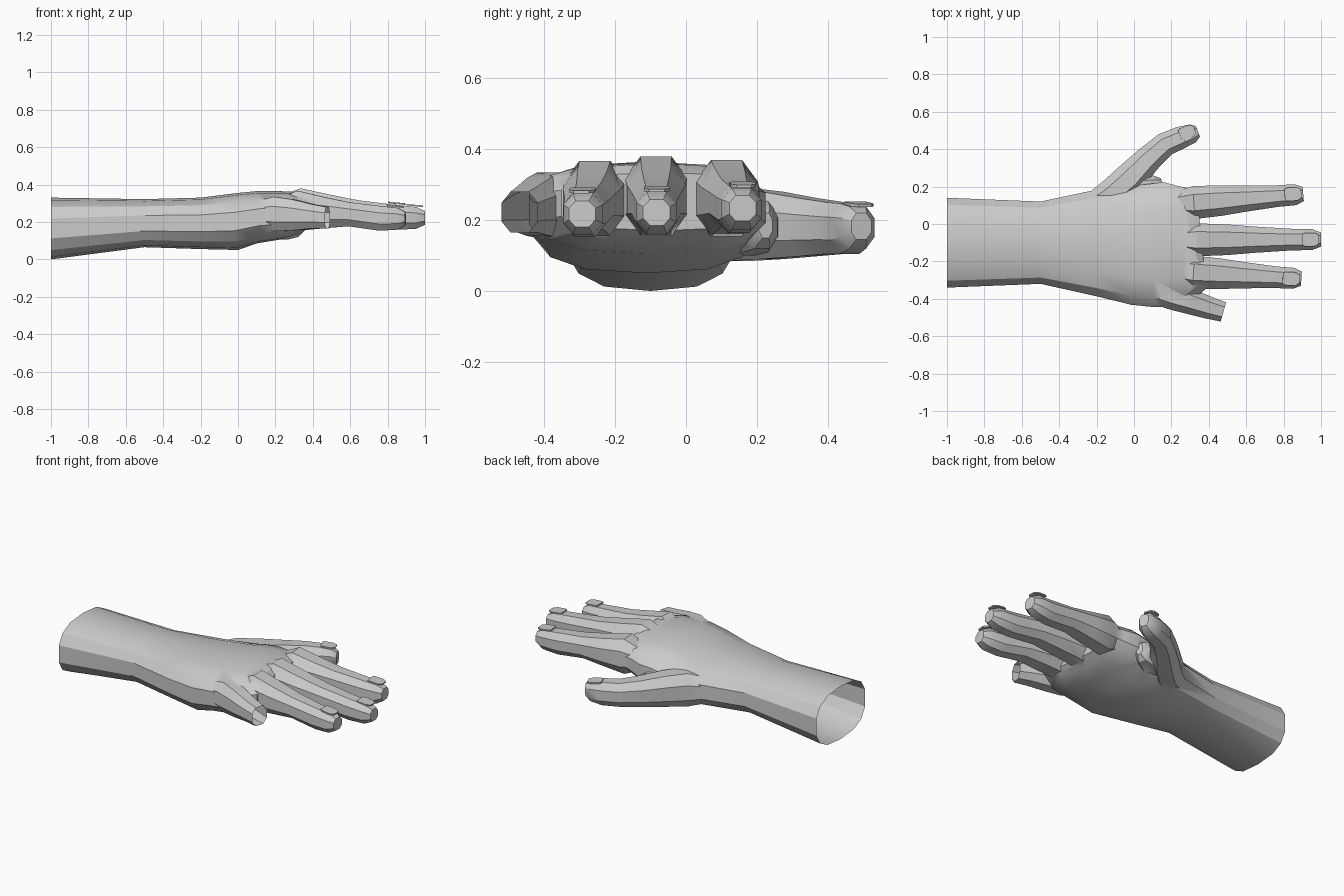
import bpy, bmesh, math
from mathutils import Vector

if "Cube" in bpy.data.objects:
    bpy.data.objects.remove(bpy.data.objects["Cube"])

skin = bpy.data.materials.new("plain grey")
skin.diffuse_color = (0.6, 0.6, 0.6, 1)
skin.use_nodes = True
skin.node_tree.nodes["Principled BSDF"].inputs["Base Color"].default_value = skin.diffuse_color

BOX = [(1, .45), (.5, 1), (-.5, 1), (-1, .45), (-1, -.45), (-.5, -1), (.5, -1), (1, -.45)]


def oval(n, power):
    """Rounded section with a flat top and bottom, scaled to the unit square."""
    pts = []
    for i in range(n):
        a = 2 * math.pi * (i + .5) / n
        c, s = math.cos(a), math.sin(a)
        pts.append((math.copysign(abs(c) ** power, c), math.copysign(abs(s) ** power, s)))
    mx, my = max(p[0] for p in pts), max(p[1] for p in pts)
    return [(x / mx, y / my) for x, y in pts]


def loft(name, stations, section):
    """Closed tube through stations (x, y, half width, z low, z high)."""
    bm = bmesh.new()
    rings = []
    for i, (x, y, w, z0, z1) in enumerate(stations):
        a, b = stations[max(i - 1, 0)], stations[min(i + 1, len(stations) - 1)]
        d = Vector((b[0] - a[0], b[1] - a[1])).normalized()
        rings.append([bm.verts.new((x - d.y * u * w, y + d.x * u * w,
                                    (z0 + z1) / 2 + v * (z1 - z0) / 2)) for u, v in section])
    n = len(section)
    for r, s in zip(rings, rings[1:]):
        for i in range(n):
            bm.faces.new((r[i], r[(i + 1) % n], s[(i + 1) % n], s[i]))
    bm.faces.new(rings[0])
    bm.faces.new(rings[-1])
    bmesh.ops.recalc_face_normals(bm, faces=bm.faces)
    me = bpy.data.meshes.new(name)
    bm.to_mesh(me)
    bm.free()
    me.materials.append(skin)
    ob = bpy.data.objects.new(name, me)
    bpy.context.collection.objects.link(ob)
    return ob


def activate(ob):
    bpy.ops.object.select_all(action='DESELECT')
    ob.select_set(True)
    bpy.context.view_layer.objects.active = ob


def nail(name, x, y, z, heading, pitch, w, l):
    """Thin chamfered plate lying on a fingertip."""
    ob = loft(name, [(-l, 0, w * .8, -.004, .004), (-l * .7, 0, w, -.004, .004),
                     (l * .5, 0, w, -.004, .004), (l, 0, w * .6, -.004, .004)],
              [(1, 1), (-1, 1), (-1, -1), (1, -1)])
    ob.location = (x, y, z)
    ob.rotation_euler = (0, pitch, heading)


# forearm and palm
hand = loft("hand", [
    (-1, -.10, .24, 0, .33), (-.5, -.10, .22, .065, .322), (-.2, -.10, .285, .055, .33),
    (0, -.112, .32, .05, .355), (.1, -.115, .33, .085, .365), (.22, -.105, .335, .105, .365),
    (.31, -.075, .285, .135, .36), (.36, -.07, .255, .17, .335)], oval(14, .75))

# three full fingers: base y, tip y, tip x, lift of knuckle, lift of tip
PROFILE = [(.0, .06, .20, .33), (.17, .088, .155, .38), (.37, .082, .17, .345), (.56, .07, .182, .315),
           (.80, .058, .158, .292), (.94, .056, .163, .28), (1, .038, .185, .258)]
parts = []
for name, y0, y1, x1, k, tip in [("index_finger", .105, .16, .905, -.015, .012),
                                 ("middle_finger", -.085, -.083, 1.0, 0, 0),
                                 ("ring_finger", -.25, -.293, .895, -.015, -.004)]:
    st = []
    for t, w, z0, z1 in PROFILE:
        dz = k + (tip - k) * t
        st.append((.2 + (x1 - .2) * t, y0 + (y1 - y0) * t, w, z0 + dz * t, z1 + dz))
    parts.append(loft(name, st, BOX))
    nail(name + "_nail", x1 - .055, y1, .288 + tip, math.atan2(y1 - y0, x1 - .2), .1, .036, .045)

# little finger, cut short
parts.append(loft("little_finger", [
    (.06, -.345, .06, .17, .30), (.2, -.385, .072, .15, .335), (.3, -.415, .068, .155, .32),
    (.4, -.448, .06, .165, .295), (.478, -.47, .053, .165, .28)], BOX))

# thumb
parts.append(loft("thumb", [
    (-.28, .06, .06, .12, .25), (-.12, .155, .085, .085, .29), (-.02, .245, .085, .09, .28),
    (.075, .345, .072, .098, .262), (.165, .425, .064, .105, .25), (.25, .462, .06, .105, .247),
    (.315, .485, .05, .12, .238), (.342, .495, .03, .145, .22)], BOX))
nail("thumb_nail", .285, .49, .245, .38, .1, .034, .042)

# web of skin between thumb and palm
parts.append(loft("thumb_web", [
    (-.2, .1, .05, .12, .25), (0, .18, .1, .1, .265), (.12, .215, .045, .12, .24),
    (.15, .225, .02, .15, .22)], BOX))

# merge the parts into one skin
for p in parts:
    activate(hand)
    m = hand.modifiers.new("join", 'BOOLEAN')
    m.operation, m.solver, m.object = 'UNION', 'EXACT', p
    bpy.ops.object.modifier_apply(modifier=m.name)
    bpy.data.objects.remove(p)

# open the wrist and the cut little finger
bm = bmesh.new()
bm.from_mesh(hand.data)
ends = [f for f in bm.faces if f.calc_center_median().x < -.99
        or (f.normal.x > .85 and (f.calc_center_median() - Vector((.478, -.47, .222))).length < .03)]
bmesh.ops.delete(bm, geom=ends, context='FACES')
bm.to_mesh(hand.data)
bm.free()

for ob in list(bpy.context.scene.objects):
    activate(ob)
    bpy.ops.object.shade_smooth_by_angle(angle=math.radians(30))
